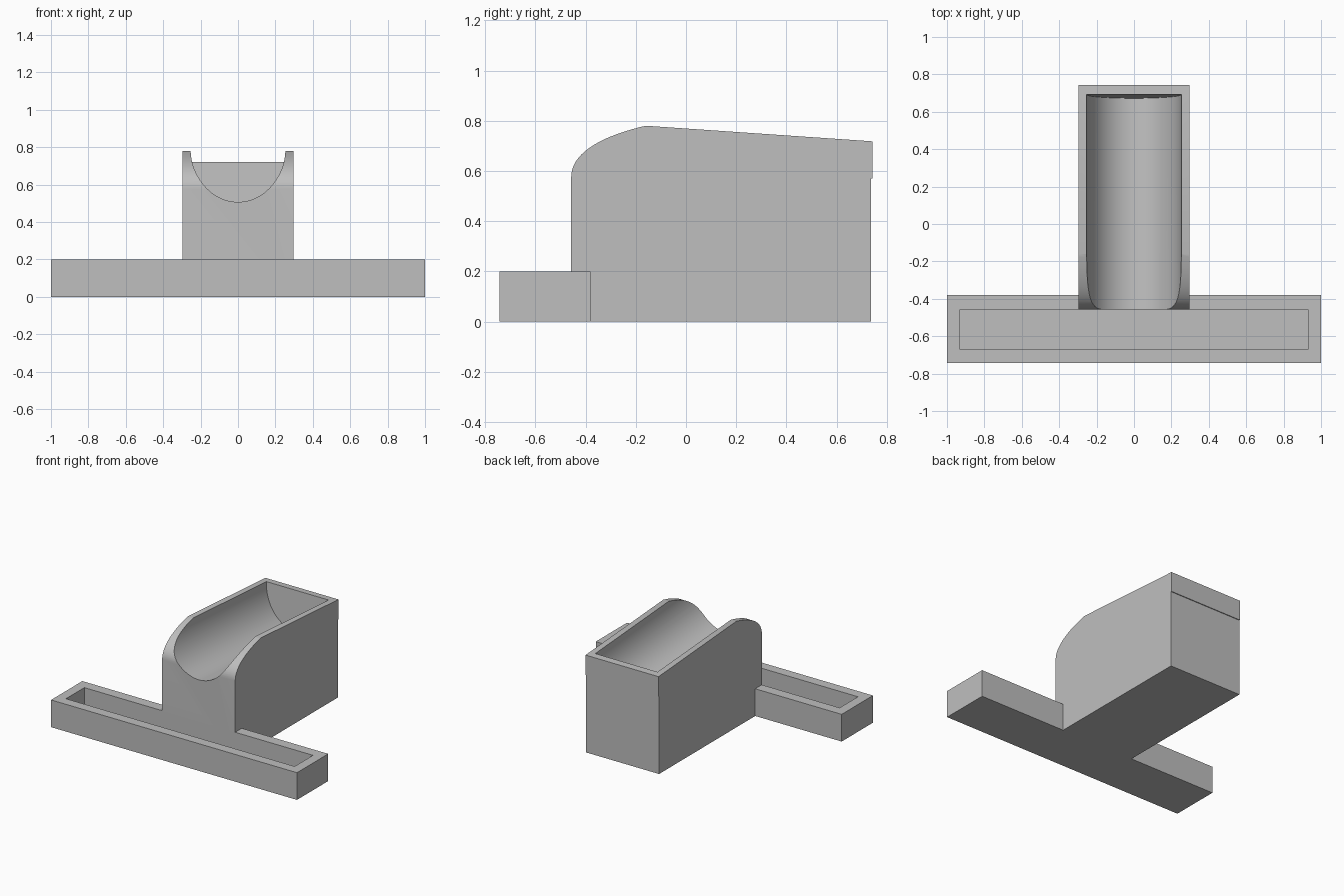
import bpy, bmesh, math
from mathutils import Vector
from mathutils.geometry import interpolate_bezier

cube = bpy.data.objects.get("Cube")
if cube:
    bpy.data.objects.remove(cube, do_unlink=True)

grey = bpy.data.materials.new("plain grey")
grey.use_nodes = True
grey.diffuse_color = (0.52, 0.52, 0.52, 1)
grey.node_tree.nodes["Principled BSDF"].inputs["Base Color"].default_value = grey.diffuse_color


def prism(name, outline, depth):
    """Solid made by sweeping a closed outline along the depth vector."""
    bm = bmesh.new()
    face = bm.faces.new([bm.verts.new(p) for p in outline])
    swept = bmesh.ops.extrude_face_region(bm, geom=[face])["geom"]
    bmesh.ops.translate(bm, vec=depth, verts=[v for v in swept if isinstance(v, bmesh.types.BMVert)])
    bmesh.ops.recalc_face_normals(bm, faces=bm.faces)
    mesh = bpy.data.meshes.new(name)
    bm.to_mesh(mesh)
    bm.free()
    mesh.materials.append(grey)
    obj = bpy.data.objects.new(name, mesh)
    bpy.context.collection.objects.link(obj)
    return obj


def box(name, x, y0, y1, z0, z1):
    corners = [(-x, y0, z0), (x, y0, z0), (x, y1, z0), (-x, y1, z0)]
    return prism(name, corners, Vector((0, 0, z1 - z0)))


def cut(target, cutter):
    """Carve the cutter out of the target and discard the cutter."""
    mod = target.modifiers.new("cut", "BOOLEAN")
    mod.object = cutter
    mod.operation = "DIFFERENCE"
    mod.solver = "EXACT"
    cutter.hide_render = True
    bpy.ops.object.select_all(action="DESELECT")
    target.select_set(True)
    bpy.context.view_layer.objects.active = target
    bpy.ops.object.modifier_apply(modifier=mod.name)
    bpy.data.objects.remove(cutter, do_unlink=True)


# Cross tray with a rectangular pocket
FRONT, HALF = -0.457, 0.297
tray = box("cross_tray", 1.0, -0.743, -0.38, 0, 0.2)
cut(tray, box("pocket_cutter", 0.93, -0.67, FRONT, 0.07, 0.3))

# Body: side profile with a rounded shoulder and a gently falling top
shoulder = interpolate_bezier(Vector((FRONT, 0.575)), Vector((FRONT, 0.69)),
                              Vector((-0.29, 0.75)), Vector((-0.16, 0.78)), 24)
profile = [(FRONT, 0)] + [tuple(p) for p in shoulder]
profile += [(0.743, 0.718), (0.743, 0.57), (0.737, 0.57), (0.737, 0)]
body = prism("trough_body", [(-HALF, y, z) for y, z in profile], Vector((2 * HALF, 0, 0)))

# Tilted half-round channel, running parallel to the top and open at the front
slope = (0.718 - 0.78) / (0.743 + 0.16)
axis = Vector((0, 1, slope)).normalized()
up = Vector((0, -slope, 1)).normalized()
end = Vector((0, 0.692, 0.78 + slope * (0.692 + 0.16)))
arc = [math.pi * (1 + i / 48) for i in range(49)]
section = [end + Vector((0.253 * math.cos(a), 0, 0)) + up * (0.293 * math.sin(a)) for a in arc]
section += [end + Vector((s * 0.253, 0, 0)) + up * 0.2 for s in (1, -1)]
cut(body, prism("channel_cutter", section, axis * -1.4))

# Smooth the curved faces, keep the corners crisp
bpy.ops.object.select_all(action="DESELECT")
for obj in (tray, body):
    obj.select_set(True)
bpy.context.view_layer.objects.active = body
bpy.ops.object.shade_smooth_by_angle(angle=math.radians(20))
